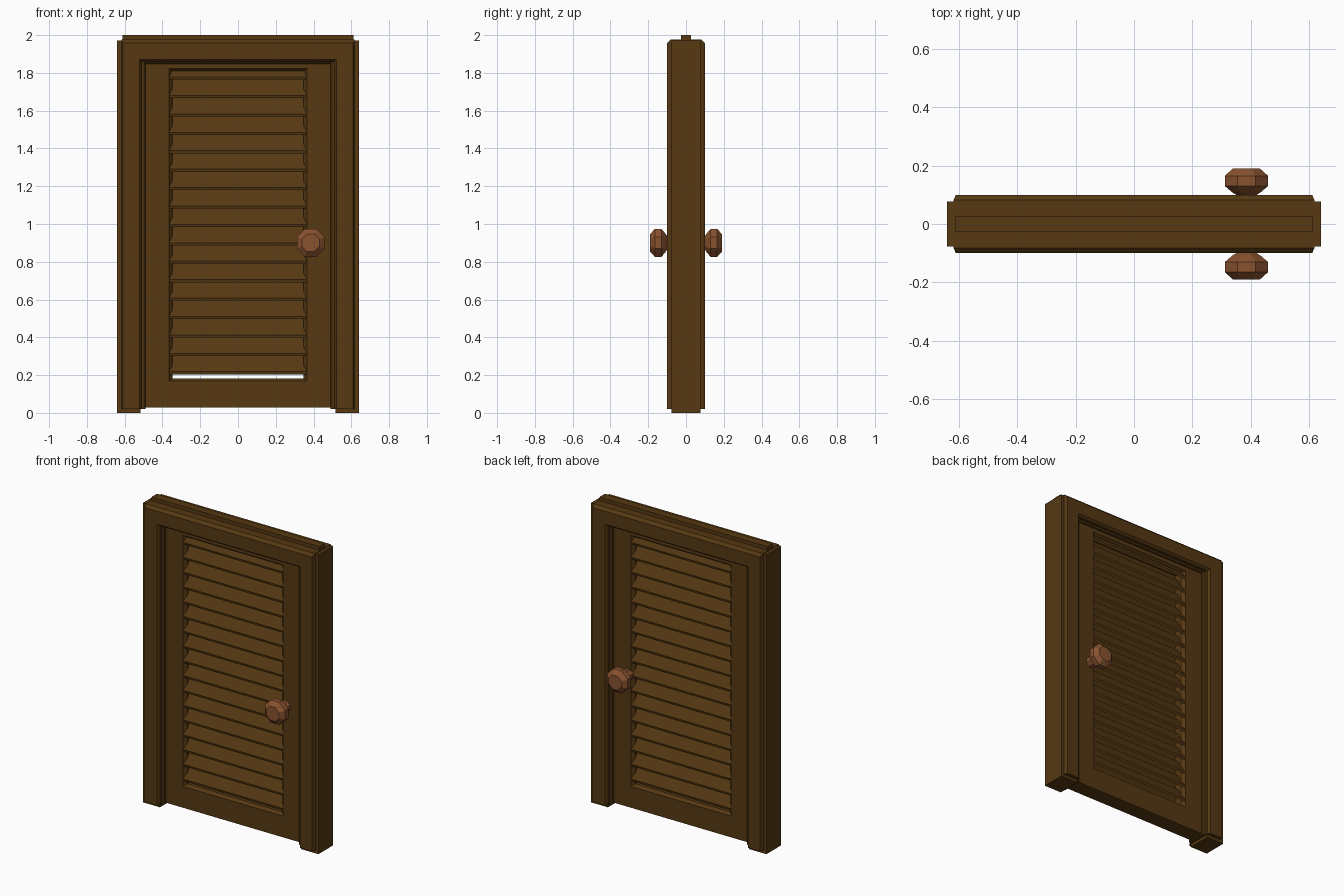
import bpy, bmesh, math
from mathutils import Vector

if "Cube" in bpy.data.objects:
    bpy.data.objects.remove(bpy.data.objects["Cube"])


def material(name, rgb):
    m = bpy.data.materials.new(name)
    m.diffuse_color = (*rgb, 1)
    m.use_nodes = True
    m.node_tree.nodes["Principled BSDF"].inputs["Base Color"].default_value = m.diffuse_color
    return m


WOOD = material("dark_wood", (0.092, 0.040, 0.006))
KNOB = material("reddish_wood", (0.25, 0.085, 0.028))


def finish(bm, name, mat):
    bmesh.ops.recalc_face_normals(bm, faces=bm.faces)
    me = bpy.data.meshes.new(name)
    bm.to_mesh(me)
    bm.free()
    me.materials.append(mat)
    ob = bpy.data.objects.new(name, me)
    bpy.context.collection.objects.link(ob)
    return ob


def box(name, x0, x1, y0, y1, z0, z1):
    bm = bmesh.new()
    bmesh.ops.create_cube(bm, size=1)
    for v in bm.verts:
        v.co = Vector((x1 if v.co.x > 0 else x0,
                       y1 if v.co.y > 0 else y0,
                       z1 if v.co.z > 0 else z0))
    return finish(bm, name, WOOD)


def surround(name, rails, closed):
    """Mitred frame; each rail is (half width, bottom z, top z, y)."""
    bm = bmesh.new()
    loops = [[bm.verts.new((x, y, z)) for x, z in
              ((-w, zb), (-w, zt), (w, zt), (w, zb))] for w, zb, zt, y in rails]
    n = len(loops)
    for i in range(n):
        a, b = loops[i], loops[(i + 1) % n]
        for k in range(4 if closed else 3):
            j = (k + 1) % 4
            bm.faces.new((a[k], a[j], b[j], b[k]))
    if not closed:
        bm.faces.new([l[0] for l in loops])
        bm.faces.new([l[3] for l in loops])
    return finish(bm, name, WOOD)


def both_sides(front):
    """Front half of a profile, mirrored to the back."""
    return front + [(w, zb, zt, -y) for w, zb, zt, y in reversed(front)]


# outer jambs and top strip
for side, s in (("left", -1), ("right", 1)):
    xs = sorted((s * 0.515, s * 0.64))
    box(side + "_jamb", *xs, -0.077, 0.077, 0, 1.972)
box("top_strip", -0.612, 0.612, -0.027, 0.027, 1.95, 2.0)

# casing with chamfered edges, and the inner stop
surround("casing", both_sides([
    (0.618, 0.02, 1.976, -0.082), (0.61, 0.02, 1.958, -0.1),
    (0.522, 0.02, 1.872, -0.1), (0.51, 0.02, 1.86, -0.085)]), False)
surround("door_stop", both_sides([
    (0.53, 0.02, 1.89, -0.07), (0.497, 0.02, 1.855, -0.07),
    (0.49, 0.02, 1.848, -0.063)]), False)

# door stiles and rails with chamfered opening
surround("door_frame", both_sides([
    (0.5, 0.028, 1.857, -0.052), (0.365, 0.168, 1.822, -0.052),
    (0.347, 0.183, 1.808, -0.032)]), True)

# louvre slats: roof-shaped, sloping to both faces
for i in range(17):
    b = 0.204 + i * 0.0975
    prof = [(-0.05, b), (-0.053, b + 0.014), (0, b + 0.102),
            (0.053, b + 0.014), (0.05, b), (0, b + 0.07)]
    bm = bmesh.new()
    ends = [[bm.verts.new((x, y, z)) for y, z in prof] for x in (-0.362, 0.362)]
    for k in range(6):
        j = (k + 1) % 6
        bm.faces.new((ends[0][k], ends[0][j], ends[1][j], ends[1][k]))
    for e in ends:
        bm.faces.new(e)
    finish(bm, "slat_%02d" % (i + 1), WOOD)

# faceted knobs on both faces
for side, s in (("front", -1), ("back", 1)):
    bm = bmesh.new()
    rings = []
    for y, r in ((0.045, 0.038), (0.1, 0.038), (0.108, 0.052), (0.13, 0.08),
                 (0.165, 0.08), (0.19, 0.05)):
        rings.append([bm.verts.new((0.385 + r * math.cos(a), s * y, 0.9 + r * math.sin(a)))
                      for a in (math.pi / 8 + k * math.pi / 4 for k in range(8))])
    for a, b in zip(rings, rings[1:]):
        for k in range(8):
            j = (k + 1) % 8
            bm.faces.new((a[k], a[j], b[j], b[k]))
    bm.faces.new(rings[0])
    bm.faces.new(rings[-1])
    finish(bm, side + "_knob", KNOB)
